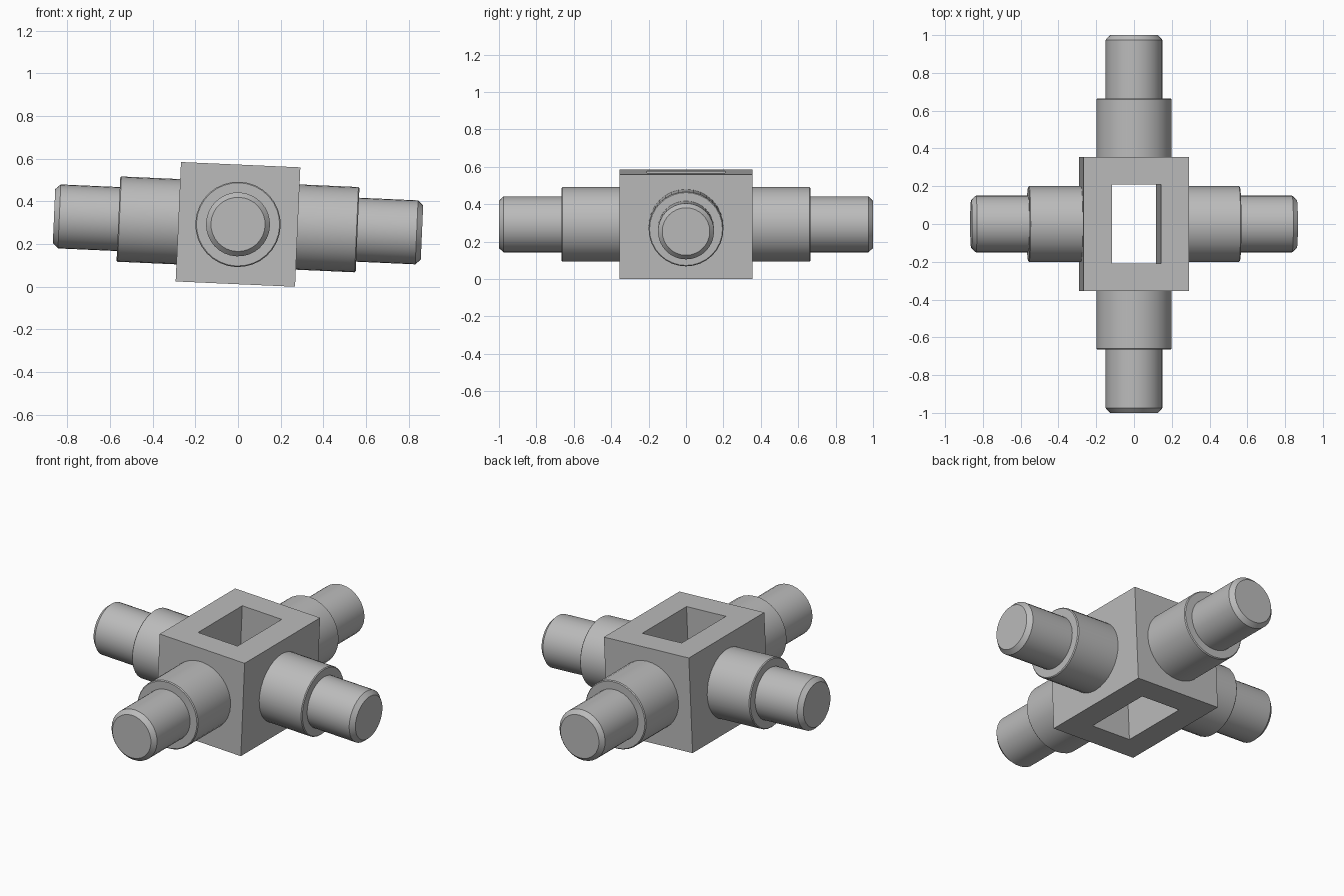
import bpy, bmesh, math
from mathutils import Matrix, Vector

cube = bpy.data.objects.get("Cube")
if cube:
    bpy.data.objects.remove(cube, do_unlink=True)

grey = bpy.data.materials.new("plain grey")
grey.use_nodes = True
colour = (0.5, 0.5, 0.5, 1)
grey.diffuse_color = colour
grey.node_tree.nodes["Principled BSDF"].inputs["Base Color"].default_value = colour

HALF = Vector((0.28, 0.355, 0.28))
HOLE = (0.13, 0.208)
TILT = math.radians(2.55)
HEIGHT = HALF.z * math.cos(TILT) + HALF.x * math.sin(TILT)
# the whole hub leans slightly about the y axis
LEAN = Matrix.Translation((0, 0, HEIGHT)) @ Matrix.Rotation(TILT, 4, 'Y')


def add_object(name, bm, turn=0):
    bmesh.ops.recalc_face_normals(bm, faces=bm.faces)
    mesh = bpy.data.meshes.new(name)
    bm.to_mesh(mesh)
    bm.free()
    mesh.materials.append(grey)
    obj = bpy.data.objects.new(name, mesh)
    bpy.context.collection.objects.link(obj)
    obj.matrix_world = LEAN @ Matrix.Rotation(turn, 4, 'Z')
    return obj


def rect(bm, hx, hy, z):
    return [bm.verts.new((sx * hx, sy * hy, z))
            for sx, sy in ((-1, -1), (1, -1), (1, 1), (-1, 1))]


def bridge(bm, a, b):
    n = len(a)
    for i in range(n):
        j = (i + 1) % n
        bm.faces.new((a[i], a[j], b[j], b[i]))


# block with a rectangular hole straight through
bm = bmesh.new()
loops = [rect(bm, HALF.x, HALF.y, -HALF.z), rect(bm, HALF.x, HALF.y, HALF.z),
         rect(bm, *HOLE, HALF.z), rect(bm, *HOLE, -HALF.z)]
for i in range(4):
    bridge(bm, loops[i], loops[(i + 1) % 4])
add_object("centre_block", bm)


# stepped round arm, turned from a profile of (distance, radius)
def arm(name, start, step, end, turn, sides=32):
    profile = [(start, 0.2), (step - 0.005, 0.2), (step, 0.195), (step, 0.15),
               (end - 0.025, 0.15), (end, 0.127)]
    bm = bmesh.new()
    rings = []
    for x, r in profile:
        rings.append([bm.verts.new((x, r * math.cos(a), r * math.sin(a)))
                      for a in (math.tau * k / sides for k in range(sides))])
    for a, b in zip(rings, rings[1:]):
        bridge(bm, a, b)
    bm.faces.new(rings[0])
    bm.faces.new(rings[-1])
    obj = add_object(name, bm, turn)
    bpy.ops.object.select_all(action='DESELECT')
    obj.select_set(True)
    bpy.context.view_layer.objects.active = obj
    bpy.ops.object.shade_smooth_by_angle(angle=math.radians(30))


for name, quarter in (("left_arm", 0), ("back_arm", 1), ("right_arm", 2), ("front_arm", 3)):
    if quarter % 2:
        arm(name, HALF.y, 0.665, 1.0, quarter * math.pi / 2)
    else:
        arm(name, HALF.x, 0.561, 0.863, quarter * math.pi / 2)
